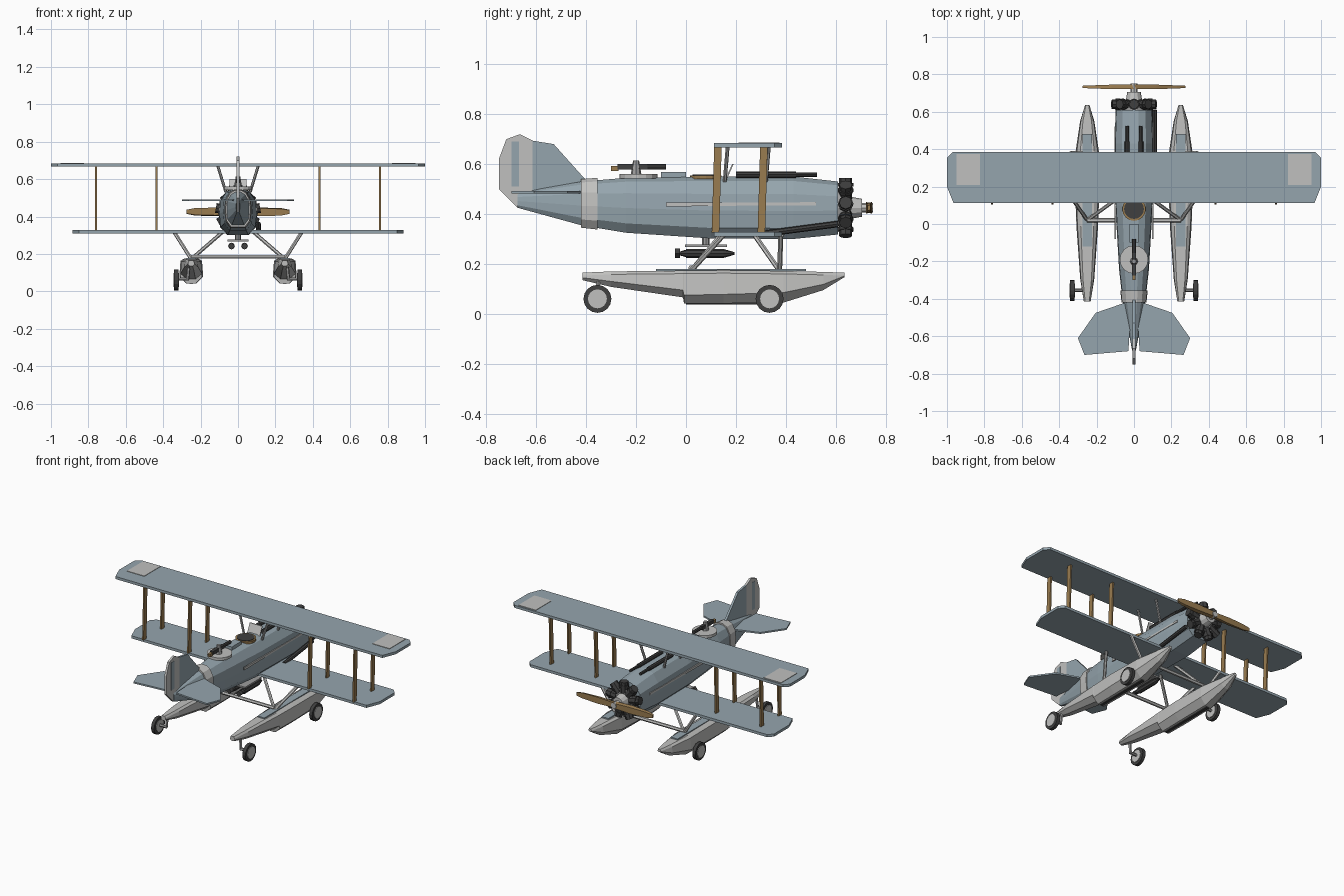
import bpy, bmesh, math
from mathutils import Vector

def material(name, r, g, b):
    m = bpy.data.materials.new(name)
    m.diffuse_color = (r, g, b, 1)
    return m

BLUE = material("blue grey paint", 0.30, 0.375, 0.42)
GREY = material("light grey paint", 0.53, 0.53, 0.52)
STEEL = material("steel grey", 0.34, 0.34, 0.34)
DARK = material("dark gunmetal", 0.05, 0.05, 0.05)
WOOD = material("brown wood", 0.32, 0.20, 0.08)

def loft(name, rings, mat):
    """Skin a list of equal-length rings and cap both ends."""
    bm = bmesh.new()
    rows = [[bm.verts.new(p) for p in ring] for ring in rings]
    n = len(rows[0])
    for a, b in zip(rows, rows[1:]):
        for i in range(n):
            bm.faces.new((a[i], a[(i + 1) % n], b[(i + 1) % n], b[i]))
    bm.faces.new(rows[0])
    bm.faces.new(rows[-1])
    bmesh.ops.recalc_face_normals(bm, faces=bm.faces)
    me = bpy.data.meshes.new(name)
    bm.to_mesh(me)
    bm.free()
    me.materials.append(mat)
    ob = bpy.data.objects.new(name, me)
    bpy.context.collection.objects.link(ob)
    return ob

def slab(name, pts, z0, z1, mat):
    """Outline in x, y extruded along z."""
    return loft(name, [[(x, y, z) for x, y in pts] for z in (z0, z1)], mat)

def fin(name, pts, half, mat, x=0):
    """Outline in y, z extruded along x."""
    return loft(name, [[(x + t, y, z) for y, z in pts] for t in (-half, half)], mat)

def box(name, c, s, mat):
    x, y, z = (v / 2 for v in s)
    pts = [(c[0] + a * x, c[1] + b * y) for a, b in ((-1, -1), (1, -1), (1, 1), (-1, 1))]
    return slab(name, pts, c[2] - z, c[2] + z, mat)

def rod(name, a, b, r, mat, n=8, r2=None):
    a, b = Vector(a), Vector(b)
    q = (b - a).to_track_quat('Z', 'Y')
    circle = [Vector((math.cos(k * math.tau / n), math.sin(k * math.tau / n), 0)) for k in range(n)]
    r2 = r if r2 is None else r2
    return loft(name, [[a + q @ (c * r) for c in circle], [b + q @ (c * r2) for c in circle]], mat)

# Fuselage: y, half width, bottom, top
STATIONS = [(-0.675, 0.010, 0.425, 0.485), (-0.42, 0.060, 0.355, 0.530), (-0.24, 0.080, 0.325, 0.545),
            (0.10, 0.100, 0.302, 0.550), (0.43, 0.104, 0.300, 0.550), (0.61, 0.098, 0.318, 0.530)]
SECTION = [(0.55, 0), (0.92, 0.17), (1, 0.45), (0.95, 0.72), (0.62, 0.93), (0.25, 1)]

def ring(y, w, lo, hi):
    half = [(w * u, y, lo + (hi - lo) * t) for u, t in SECTION]
    return half + [(-x, yy, z) for x, yy, z in reversed(half)]

loft("fuselage", [ring(*s) for s in STATIONS], BLUE)
loft("tail_band", [ring(-0.42, 0.067, 0.345, 0.54), ring(-0.355, 0.073, 0.338, 0.545)], GREY)

# Tail surfaces
fin("tail_fin", [(-0.615, 0.47), (-0.615, 0.694), (-0.53, 0.68), (-0.40, 0.535), (-0.40, 0.48)], 0.007, BLUE)
fin("rudder", [(-0.675, 0.425), (-0.75, 0.50), (-0.75, 0.62), (-0.72, 0.70), (-0.665, 0.72),
               (-0.615, 0.694), (-0.615, 0.44)], 0.007, GREY)
fin("rudder_stripe", [(-0.70, 0.51), (-0.70, 0.69), (-0.67, 0.69), (-0.67, 0.51)], 0.009, BLUE)
for s in (-1, 1):
    slab("tailplane", [(s * x, y) for x, y in ((0.01, -0.41), (0.06, -0.425), (0.205, -0.475), (0.30, -0.61),
                                              (0.265, -0.70), (0.03, -0.68), (0.025, -0.60))], 0.482, 0.492, BLUE)

# Wings
def wing(name, span, z0, z1):
    half = [(span - 0.035, 0.112), (span, 0.20), (span, 0.355), (span - 0.03, 0.385)]
    slab(name, half + [(-x, y) for x, y in reversed(half)], z0, z1, BLUE)

wing("upper_wing", 1.0, 0.667, 0.684)
wing("lower_wing", 0.885, 0.310, 0.327)
for s in (-1, 1):
    box("wing_panel", (s * 0.887, 0.292, 0.684), (0.125, 0.165, 0.006), GREY)
    # Interplane struts
    for x in (0.435, 0.76):
        for y in (0.118, 0.302):
            loft("wing_strut", [[(s * x + a * 0.005, yy + b * 0.015, z) for a, b in
                                 ((-1, -1), (1, -1), (1, 1), (-1, 1))]
                                for yy, z in ((y, 0.325), (y + 0.01, 0.67))], WOOD)
    # Centre struts
    for y in (0.155, 0.32):
        rod("centre_strut", (s * 0.065, y, 0.53), (s * 0.108, y + 0.012, 0.67), 0.008, STEEL, 6)
    # Forward guns
    rod("forward_gun", (s * 0.037, 0.20, 0.558), (s * 0.037, 0.44, 0.558), 0.013, DARK)
    rod("gun_barrel", (s * 0.037, 0.44, 0.558), (s * 0.037, 0.525, 0.558), 0.009, DARK)
    # Side stripe
    fin("side_stripe", [(-0.08, 0.43), (0.37, 0.435), (0.52, 0.434), (0.52, 0.448), (0.37, 0.446),
                        (-0.08, 0.447)], 0.004, GREY, s * 0.1)

# Radial engine and propeller
AX = 0.425
rod("crankcase", (0, 0.60, AX), (0, 0.655, AX), 0.075, STEEL, 14)
rod("engine_nose", (0, 0.655, AX), (0, 0.705, AX), 0.045, GREY, 12, 0.036)
for k in range(9):
    a = math.tau * k / 9 + math.pi / 2
    d = Vector((math.cos(a), 0, math.sin(a)))
    c = Vector((0, 0.64, AX))
    rod("engine_cylinder", c + d * 0.05, c + d * 0.12, 0.026, DARK, 8)
    rod("cylinder_fin", c + d * 0.085, c + d * 0.10, 0.031, DARK, 8)
rod("propeller_shaft", (0, 0.70, AX), (0, 0.75, AX), 0.019, GREY, 8)
for s in (-1, 1):
    loft("propeller_blade", [[(s * x, 0.733 - t, AX - s * w), (s * x, 0.733 + t, AX - s * w * 0.8),
                              (s * x, 0.733 + t, AX + s * w), (s * x, 0.733 - t, AX + s * w * 0.8)]
                             for x, t, w in ((0, 0.012, 0.018), (0.12, 0.012, 0.023),
                                             (0.23, 0.008, 0.020), (0.275, 0.006, 0.011))], WOOD)
rod("exhaust_pipe", (0.110, 0.32, 0.322), (0.110, 0.61, 0.36), 0.013, DARK, 8)

# Cockpit and rear gun position
rod("cockpit_rim", (0, 0.08, 0.540), (0, 0.08, 0.555), 0.063, WOOD, 16)
rod("cockpit_opening", (0, 0.08, 0.550), (0, 0.08, 0.558), 0.053, DARK, 16)
loft("windscreen", [[(-0.045, y, z), (0.045, y, z), (0.045, y + 0.006, z), (-0.045, y + 0.006, z)]
                    for y, z in ((0.16, 0.545), (0.185, 0.60))], GREY)
box("headrest_fairing", (0, -0.05, 0.553), (0.05, 0.10, 0.03), BLUE)
rod("gun_ring", (0, -0.19, 0.542), (0, -0.19, 0.560), 0.076, GREY, 16)
rod("gun_post", (0, -0.20, 0.555), (0, -0.20, 0.615), 0.022, STEEL, 8, 0.012)
box("rear_gun", (0, -0.215, 0.589), (0.022, 0.12, 0.022), DARK)
rod("rear_gun_barrel", (0, -0.16, 0.589), (0, -0.08, 0.589), 0.011, DARK)
box("rear_gun_grip", (0, -0.285, 0.583), (0.016, 0.03, 0.02), WOOD)

# Bombs under the belly
box("bomb_rack", (0, 0.08, 0.272), (0.11, 0.17, 0.010), STEEL)
rod("rack_mount", (0, 0.08, 0.27), (0, 0.08, 0.31), 0.015, STEEL)
for s in (-1, 1):
    x = s * 0.035
    rod("bomb_body", (x, 0.0, 0.242), (x, 0.15, 0.242), 0.018, DARK)
    rod("bomb_nose", (x, 0.15, 0.242), (x, 0.195, 0.242), 0.018, DARK, 8, 0.005)
    rod("bomb_tail", (x, 0.0, 0.242), (x, -0.03, 0.242), 0.015, DARK, 8, 0.006)
    rod("bomb_fins", (x, -0.025, 0.242), (x, -0.045, 0.242), 0.019, DARK, 4)

# Floats: y, half width, keel height, chine height, deck height
HULL = [(-0.415, 0.018, 0.135, 0.145, 0.165), (-0.30, 0.037, 0.108, 0.13, 0.17), (-0.012, 0.058, 0.066, 0.095, 0.173),
        (-0.008, 0.058, 0.042, 0.075, 0.173), (0.15, 0.064, 0.042, 0.078, 0.175), (0.39, 0.062, 0.045, 0.085, 0.172),
        (0.55, 0.038, 0.095, 0.118, 0.168), (0.635, 0.012, 0.147, 0.152, 0.165)]
for s in (-1, 1):
    cx = s * 0.25
    loft("float", [[(cx - w * 0.4, y, k), (cx + w * 0.4, y, k), (cx + w, y, c), (cx + w * 0.9, y, d - 0.012),
                    (cx + w * 0.6, y, d), (cx - w * 0.6, y, d), (cx - w * 0.9, y, d - 0.012), (cx - w, y, c)]
                   for y, w, k, c, d in HULL], GREY)
    box("float_deck_panel", (cx, 0.18, 0.175), (0.05, 0.60, 0.008), BLUE)
    box("float_keel", (cx, 0.19, 0.042), (0.02, 0.38, 0.008), DARK)

    # Float struts, to the belly and out to the wing
    for name, foot, inner, outer in (("rear", 0.02, 0.14, 0.15), ("front", 0.375, 0.275, 0.38)):
        rod(name + "_belly_strut", (cx, foot, 0.172), (s * 0.085, inner, 0.315), 0.010, GREY, 6)
        rod(name + "_wing_strut", (cx, foot, 0.172), (s * 0.34, outer, 0.315), 0.010, GREY, 6)

    # Wheels
    for y in (-0.355, 0.335):
        rod("wheel_tyre", (s * 0.319, y, 0.06), (s * 0.341, y, 0.06), 0.056, DARK, 16)
        rod("wheel_hub", (s * 0.315, y, 0.06), (s * 0.345, y, 0.06), 0.038, GREY, 16)
        rod("wheel_axle", (s * 0.265, y, 0.065), (s * 0.32, y, 0.065), 0.009, STEEL, 6)
    rod("wheel_leg", (s * 0.27, -0.355, 0.06), (s * 0.262, -0.35, 0.15), 0.009, STEEL, 6)
for y in (0.02, 0.375):
    rod("float_spreader", (-0.25, y, 0.184), (0.25, y, 0.184), 0.011, GREY, 6)
